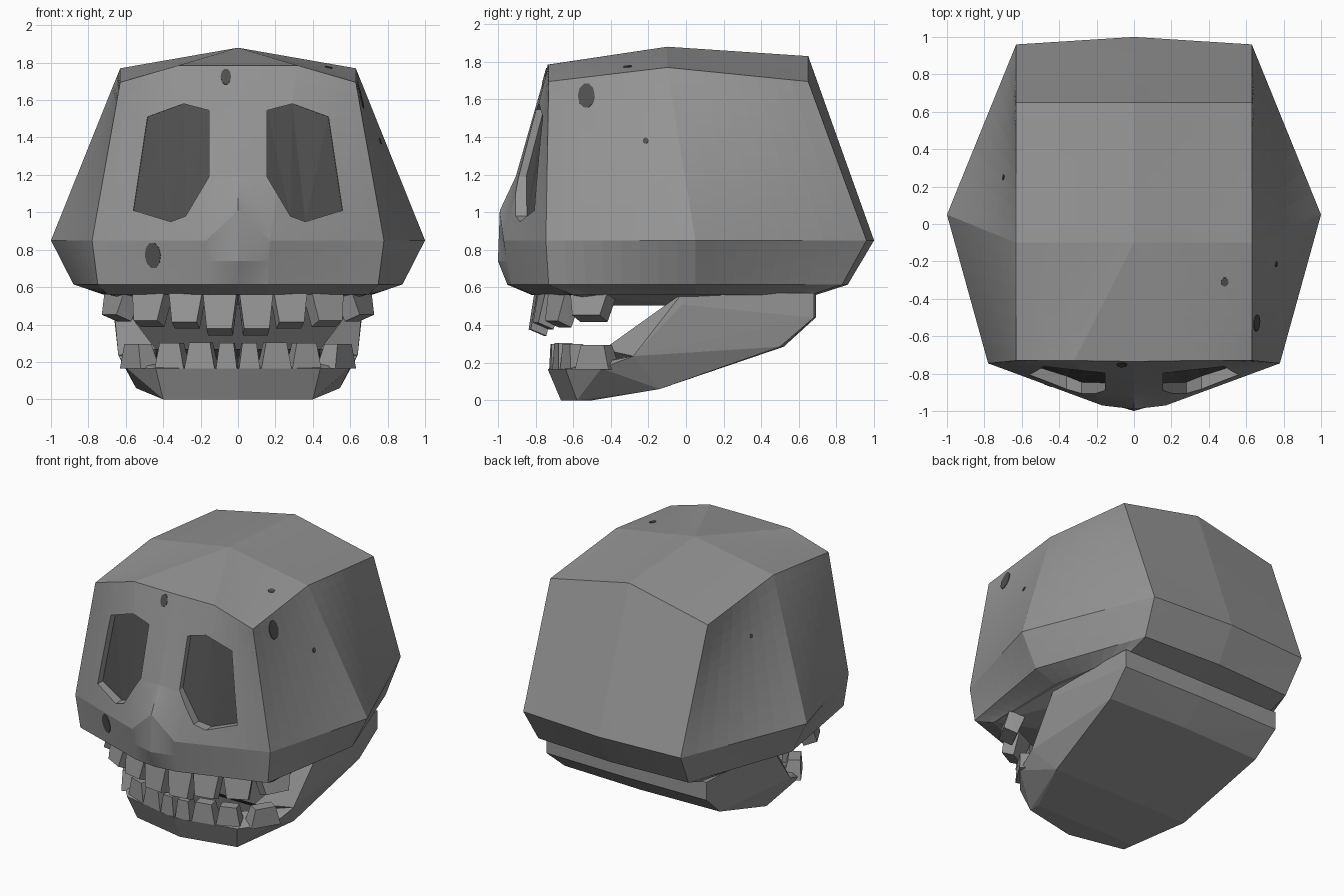
import bpy, bmesh, math
from mathutils import Vector
from mathutils.bvhtree import BVHTree

if "Cube" in bpy.data.objects:
    bpy.data.objects.remove(bpy.data.objects["Cube"])


def material(name, v):
    m = bpy.data.materials.new(name)
    m.diffuse_color = (v, v, v, 1)
    m.use_nodes = True
    m.node_tree.nodes["Principled BSDF"].inputs["Base Color"].default_value = m.diffuse_color
    return m


bone = material("grey bone", 0.30)
dark = material("dark hollow", 0.08)


def add_object(name, bm, mats=(bone, dark)):
    bmesh.ops.recalc_face_normals(bm, faces=bm.faces)
    me = bpy.data.meshes.new(name)
    bm.to_mesh(me)
    bm.free()
    ob = bpy.data.objects.new(name, me)
    for m in mats:
        me.materials.append(m)
    bpy.context.collection.objects.link(ob)
    return ob


def apply_modifier(ob, mod):
    bpy.context.view_layer.objects.active = ob
    bpy.ops.object.modifier_apply(modifier=mod.name)


def hull(points, mirror=True):
    """Faceted solid around half-side points, mirrored in x."""
    pts = set(points)
    if mirror:
        pts |= {(-x, y, z) for x, y, z in points}
    bm = bmesh.new()
    for p in sorted(pts):
        bm.verts.new(p)
    r = bmesh.ops.convex_hull(bm, input=bm.verts)
    junk = {g for g in r["geom_interior"] + r["geom_unused"] if isinstance(g, bmesh.types.BMVert)}
    bmesh.ops.delete(bm, geom=list(junk), context='VERTS')
    bmesh.ops.dissolve_limit(bm, angle_limit=math.radians(1), verts=bm.verts, edges=bm.edges)
    bmesh.ops.recalc_face_normals(bm, faces=bm.faces)
    bm.normal_update()
    return bm


# Cranium: half rings (front centre round to back centre), twisted quads between them
top = [(0, -.735, 1.785), (.32, -.73, 1.785), (.63, -.73, 1.695), (.63, -.10, 1.77), (.63, .65, 1.695), (0, .65, 1.83)]
wide = [(0, -.99, 1.01), (.17, -.97, .85), (.78, -.745, .85), (1.0, .05, .85), (.63, .96, .85), (0, 1.0, .85)]
low = [(0, -.95, .615), (.16, -.93, .615), (.75, -.73, .615), (.88, .05, .615), (.60, .83, .615), (0, .86, .615)]
base = [(0, -.82, .56), (.15, -.81, .56), (.70, -.60, .56), (.72, .05, .56), (.60, .66, .56), (0, .69, .56)]


def between(a, b, t, centre):
    return [centre] + [tuple(Vector(p).lerp(Vector(q), t)) for p, q in zip(a[1:], b[1:])]


rings = [top, between(top, wide, .65, (0, -.905, 1.19)), wide,
         between(wide, low, .47, (0, -1.0, .74)), low, base]
bm = bmesh.new()
loops = []
for r in rings:
    full = r + [(-x, y, z) for x, y, z in r[-2:0:-1]]
    loops.append([bm.verts.new(p) for p in full])
n = len(loops[0])
for a, b in zip(loops, loops[1:]):
    for i in range(n):
        j = (i + 1) % n
        bm.faces.new((a[i], a[j], b[j], b[i]))
bm.faces.new(loops[-1])
crown = bm.verts.new((0, -.10, 1.88))
t = loops[0]
for ids in ((0, 1), (1, 2, 3), (3, 4, 5), (5, 6, 7), (7, 8, 9), (9, 0)):
    bm.faces.new([crown] + [t[i] for i in ids])
skull = add_object("cranium", bm)
mod = skull.modifiers.new("even_facets", 'SUBSURF')
mod.subdivision_type = 'SIMPLE'
mod.levels = 3
apply_modifier(skull, mod)
bm = bmesh.new()
bm.from_mesh(skull.data)
tree = BVHTree.FromBMesh(bm)
bm.free()

# Eye sockets: shallow cuts whose dark two-panel backs follow the face
eye = [(.575, 1.01, .05), (.50, 1.51, .05), (.29, 1.58, .07), (.155, 1.545, .04),
       (.155, 1.19, .04), (.28, .98, .06), (.36, .95, .07)]
bm = bmesh.new()
for s in (1, -1):
    front, back = [], []
    for x, z, depth in eye:
        hit = tree.ray_cast(Vector((s * x, -2, z)), Vector((0, 1, 0)))[0]
        front.append(bm.verts.new((s * x, -1.3, z)))
        inset = .018 if x > .45 else 0
        back.append(bm.verts.new((s * (x - inset), hit.y + depth, z)))
    bm.faces.new(front)
    for i in range(7):
        j = (i + 1) % 7
        bm.faces.new((front[i], front[j], back[j], back[i]))
    panels = [bm.faces.new([back[i] for i in ids]) for ids in ((6, 0, 1, 2), (2, 3, 4, 5, 6))]
    for f in panels:
        f.material_index = 1
    bmesh.ops.triangulate(bm, faces=panels)
cutter = add_object("socket_cutter", bm)
cutter.hide_render = True
mod = skull.modifiers.new("sockets", 'BOOLEAN')
mod.operation = 'DIFFERENCE'
mod.solver = 'EXACT'
mod.object = cutter
apply_modifier(skull, mod)
bpy.data.objects.remove(cutter)

# Palate under the cranium
add_object("palate", hull([(0, -.82, .565), (.70, -.60, .565), (.70, .05, .565), (.60, .66, .565),
                           (.50, -.41, .505), (.55, 0, .505)]), (bone,))

# Lower jaw: chin block and rear block with a hollow mouth floor
bm = hull([(0, -.735, .165), (.44, -.64, .165), (0, -.665, 0), (.40, -.58, 0), (.40, -.50, 0),
           (.60, -.45, .17), (.64, -.28, .235), (.545, -.14, .06), (.44, -.40, .20)])
for f in bm.faces:
    f.material_index = int(f.normal.z > .7 and abs(f.calc_center_median().x) < .3)
add_object("chin", bm)
bm = hull([(.545, -.14, .06), (.64, -.28, .235), (.44, -.44, .27), (.44, -.02, .51),
           (.67, -.02, .51), (.67, -.02, .57), (.62, .50, .285), (0, .52, .285),
           (.64, .68, .44), (.64, .68, .57), (0, .69, .44), (0, .69, .57)])
floor = [f for f in bm.faces if abs(f.normal.x) < .1 and f.normal.y < -.1 and f.normal.z > -.3
         and f.calc_center_median().z < .5]
ramp = [f for f in floor if f.normal.z > .5]
r = bmesh.ops.inset_individual(bm, faces=ramp, thickness=.012, depth=-.06)
for f in floor + r["faces"]:
    f.material_index = 1
add_object("rear_jaw", bm)


# Teeth: tapered blocks set around the dental arch
def tooth(name, x, y, ang, w, d, z0, z1, taper, lean, tilt):
    a = math.radians(ang)
    t, n = Vector((math.cos(a), math.sin(a), 0)), Vector((math.sin(a), -math.cos(a), 0))
    pts = []
    for z, k, off, dz in ((z0, 1, 0, 0), (z1, taper, lean, tilt)):
        for i in (-.5, .5):
            for j in (-.5, .5):
                pts.append(Vector((x, y, z + j * dz)) + t * (i * w * k) + n * (j * d * k + off))
    for side, s in (("right", 1), ("left", -1)):
        add_object(f"{name}_{side}", hull([(s * p.x, p.y, p.z) for p in pts], False), (bone,))


upper = [(.093, -.745, 5, .18, .11, .36), (.27, -.715, 12, .18, .11, .395),
         (.455, -.64, 28, .19, .11, .405), (.61, -.49, 62, .22, .12, .435)]
for i, (x, y, a, w, d, z) in enumerate(upper):
    tooth(f"upper_tooth_{i + 1}", x, y, a, w, d, .565, z, .75, .045, .035)
lower = [(.057, -.668, 5, .112, .11, .30), (.195, -.64, 12, .165, .11, .305),
         (.35, -.59, 20, .165, .11, .30), (.525, -.47, 58, .21, .12, .295)]
for i, (x, y, a, w, d, z) in enumerate(lower):
    tooth(f"lower_tooth_{i + 1}", x, y, a, w, d, .165, z, .68, .012, 0)


# Weathering pits: thin dark plates laid on the cranium
def pit(name, start, direction, rx, rz):
    loc, n, _, _ = tree.ray_cast(Vector(start), Vector(direction))
    up = Vector((0, 1, 0)) if abs(direction[2]) > .5 else Vector((0, 0, 1))
    u = up.cross(n).normalized()
    v = n.cross(u)
    bm = bmesh.new()
    ring = [bm.verts.new(loc + u * rx * math.cos(math.tau * k / 10)
                         + v * rz * math.sin(math.tau * k / 10) + n * .004) for k in range(10)]
    bm.faces.new(ring)
    r = bmesh.ops.extrude_face_region(bm, geom=bm.faces[:])
    bmesh.ops.translate(bm, verts=[g for g in r["geom"] if isinstance(g, bmesh.types.BMVert)], vec=n * -.007)
    add_object(name, bm, (dark,))


pit("cheek_pit", (-.455, -2, .77), (0, 1, 0), .045, .07)
pit("forehead_pit", (-.065, -2, 1.725), (0, 1, 0), .028, .045)
pit("temple_pit", (2, -.53, 1.62), (-1, 0, 0), .045, .068)
pit("side_pit", (2, -.215, 1.38), (-1, 0, 0), .015, .017)
pit("crown_pit", (.485, -.31, 3), (0, 0, -1), .021, .024)
pit("left_side_pit", (-2, .25, 1.48), (1, 0, 0), .014, .014)
